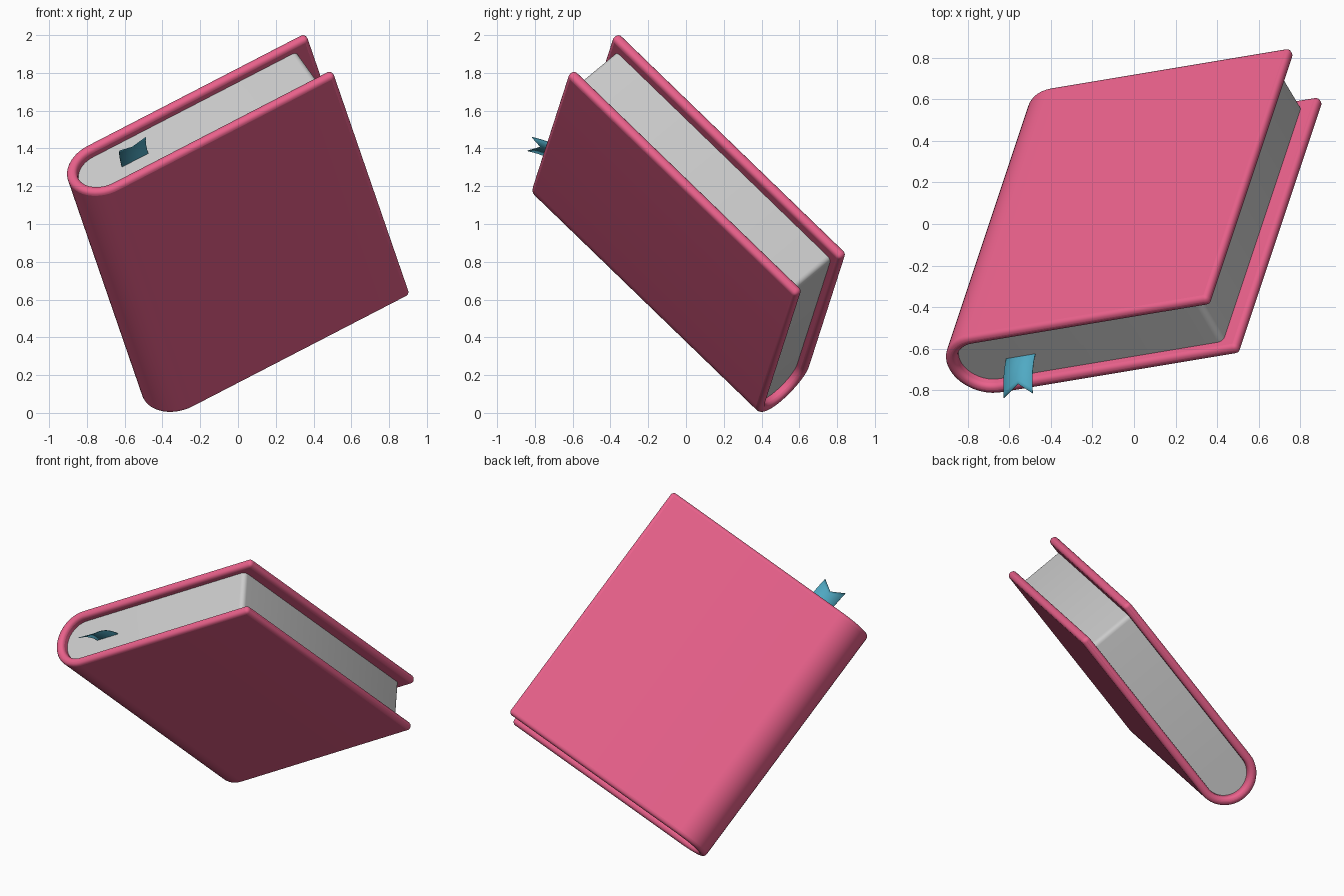
import bpy, bmesh
from math import pi, cos, sin
from mathutils import Vector, Matrix

if "Cube" in bpy.data.objects:
    bpy.data.objects.remove(bpy.data.objects["Cube"])

# Tilted book frame: u = spine to fore edge, v = along the spine, w = thickness
v = Vector((0.233, 0.699, -0.676)).normalized()
u = Vector((0.875, 0.136, 0.464))
u = (u - u.dot(v) * v).normalized()
w = u.cross(v)
FRAME = Matrix.Translation((-0.029, 0.003, 0.977)) @ Matrix((u, v, w)).transposed().to_4x4()

R, T = 0.195, 0.055               # half thickness, cover board thickness
SPINE_U, FORE_U, HALF_V = -0.5575, 0.7525, 0.865


def material(name, rgb):
    m = bpy.data.materials.new(name)
    m.diffuse_color = (*rgb, 1)
    m.use_nodes = True
    m.node_tree.nodes["Principled BSDF"].inputs["Base Color"].default_value = m.diffuse_color
    return m


def add_object(name, bm, mat=None):
    bmesh.ops.recalc_face_normals(bm, faces=bm.faces)
    mesh = bpy.data.meshes.new(name)
    bm.to_mesh(mesh)
    bm.free()
    ob = bpy.data.objects.new(name, mesh)
    bpy.context.collection.objects.link(ob)
    ob.matrix_world = FRAME
    if mat:
        mesh.materials.append(mat)
    return ob


def smooth(ob):
    bpy.ops.object.select_all(action='DESELECT')
    ob.select_set(True)
    bpy.context.view_layer.objects.active = ob
    bpy.ops.object.shade_smooth_by_angle(angle=0.6)


def u_profile(r, end, steps=24):
    """Fore edge -> round spine -> fore edge, as (u, w) points."""
    arc = [(SPINE_U - r * sin(pi * i / steps), -r * cos(pi * i / steps))
           for i in range(steps + 1)]
    return [(end, -r)] + arc + [(end, r)]


def extrude_profile(pts, half):
    bm = bmesh.new()
    face = bm.faces.new([bm.verts.new((a, -half, b)) for a, b in pts])
    out = bmesh.ops.extrude_face_region(bm, geom=[face], use_keep_orig=True)
    top = [g for g in out['geom'] if isinstance(g, bmesh.types.BMVert)]
    bmesh.ops.translate(bm, verts=top, vec=(0, 2 * half, 0))
    return bm


# Cover: one wrapped board with rounded rims
outline = u_profile(R, FORE_U) + u_profile(R - T, FORE_U)[::-1]
cover = add_object("cover", extrude_profile(outline, HALF_V),
                   material("cover_pink", (0.82, 0.12, 0.26)))
bev = cover.modifiers.new("rounded_rims", 'BEVEL')
bev.width, bev.segments = 0.024, 4
bev.limit_method, bev.angle_limit = 'ANGLE', 0.6
smooth(cover)

# Page block: fills the cover, softened fore-edge corners
bm = extrude_profile(u_profile(R - T + 0.001, 0.67), 0.813)
corners = [e for e in bm.edges
           if all(p.co.x > 0.66 for p in e.verts)
           and abs(e.verts[0].co.z - e.verts[1].co.z) > 0.1]
bmesh.ops.bevel(bm, geom=corners, offset=0.03, segments=4, profile=0.5, affect='EDGES')
smooth(add_object("pages", bm))

# Bookmark ribbon: drooping strip with a notched end
bm = bmesh.new()
N, V0, V1 = 10, -0.78, -1.005
rows = []
for i in range(N + 1):
    row = []
    for uu, tip in ((-0.462, V1), (-0.383, -0.955), (-0.304, V1)):
        vv = V0 + (tip - V0) * i / N
        t = (vv - V0) / (V1 - V0)
        row.append(bm.verts.new((uu, vv, -0.022 - 0.08 * t * t)))
    rows.append(row)
for a, b in zip(rows, rows[1:]):
    for k in range(2):
        bm.faces.new((a[k], a[k + 1], b[k + 1], b[k]))
ribbon = add_object("bookmark", bm, material("bookmark_blue", (0.08, 0.40, 0.55)))
sol = ribbon.modifiers.new("ribbon_thickness", 'SOLIDIFY')
sol.thickness, sol.offset = 0.004, 0
smooth(ribbon)
